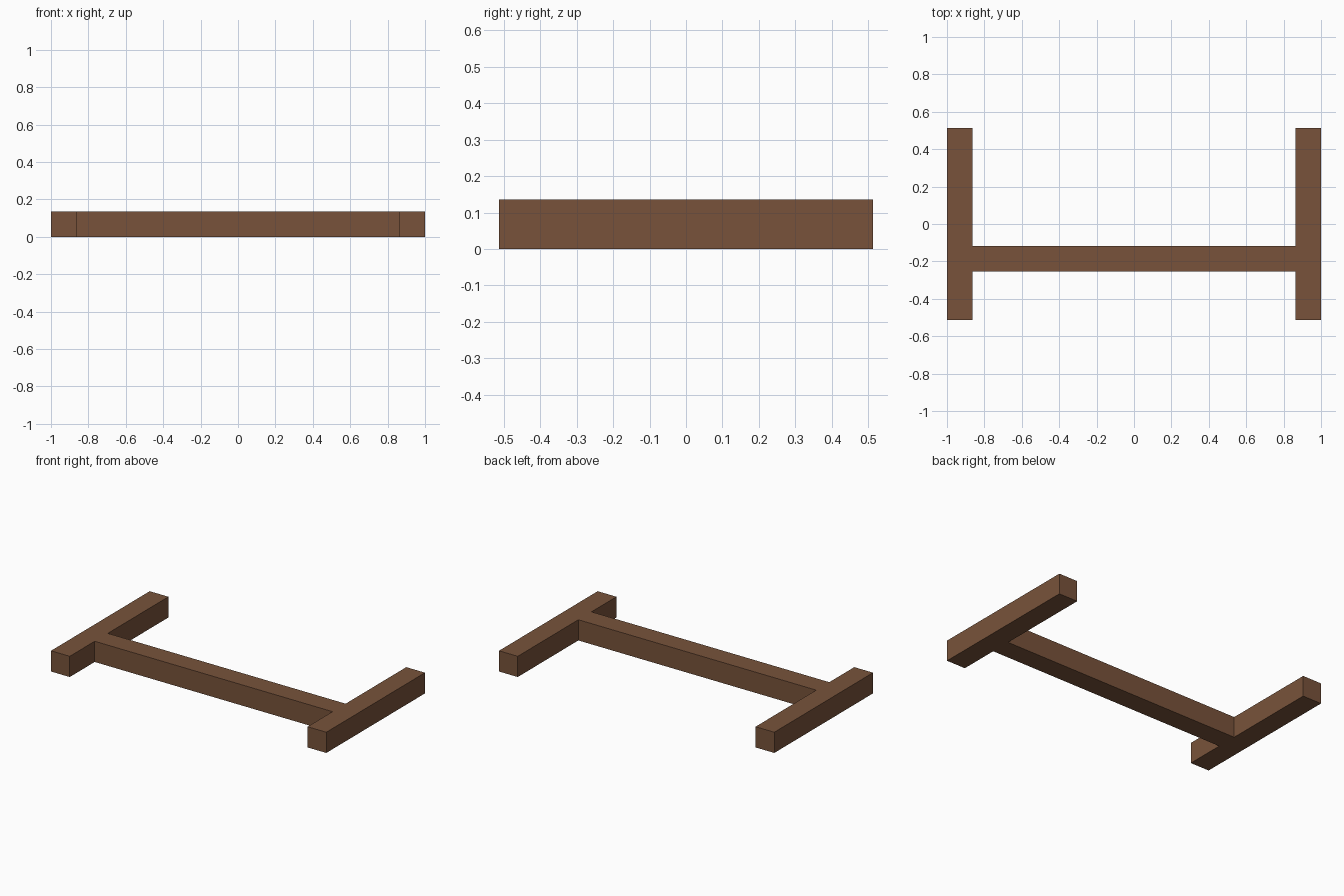
import bpy

if "Cube" in bpy.data.objects:
    bpy.data.objects.remove(bpy.data.objects["Cube"])

# Single brown wood colour
wood = bpy.data.materials.new("brown wood")
wood.diffuse_color = (0.188, 0.086, 0.043, 1.0)
wood.use_nodes = True
wood.node_tree.nodes["Principled BSDF"].inputs["Base Color"].default_value = wood.diffuse_color

BEAM = 0.136        # square beam thickness
HALF_DEPTH = 0.512  # half length of the side beams
BAR_Y = -0.185      # centre of the cross beam


def beam(name, x0, x1, y0, y1):
    """Box beam of standard height resting on the ground."""
    bpy.ops.mesh.primitive_cube_add(
        size=1, location=((x0 + x1) / 2, (y0 + y1) / 2, BEAM / 2))
    ob = bpy.context.object
    ob.name = name
    ob.scale = (x1 - x0, y1 - y0, BEAM)
    bpy.ops.object.transform_apply(location=False, rotation=False, scale=True)
    ob.data.materials.append(wood)
    return ob


# Side beams running front to back
inner = 1 - BEAM
beam("left_foot_beam", -1, -inner, -HALF_DEPTH, HALF_DEPTH)
beam("right_foot_beam", inner, 1, -HALF_DEPTH, HALF_DEPTH)

# Cross beam joining them, set towards the front
cross = beam("cross_beam", -inner, inner, BAR_Y - BEAM / 2, BAR_Y + BEAM / 2)

# Remove the hidden end faces where the cross beam meets the side beams
import bmesh
bm = bmesh.new()
bm.from_mesh(cross.data)
ends = [f for f in bm.faces if abs(f.normal.x) > 0.9]
bmesh.ops.delete(bm, geom=ends, context='FACES_ONLY')
bm.to_mesh(cross.data)
bm.free()
